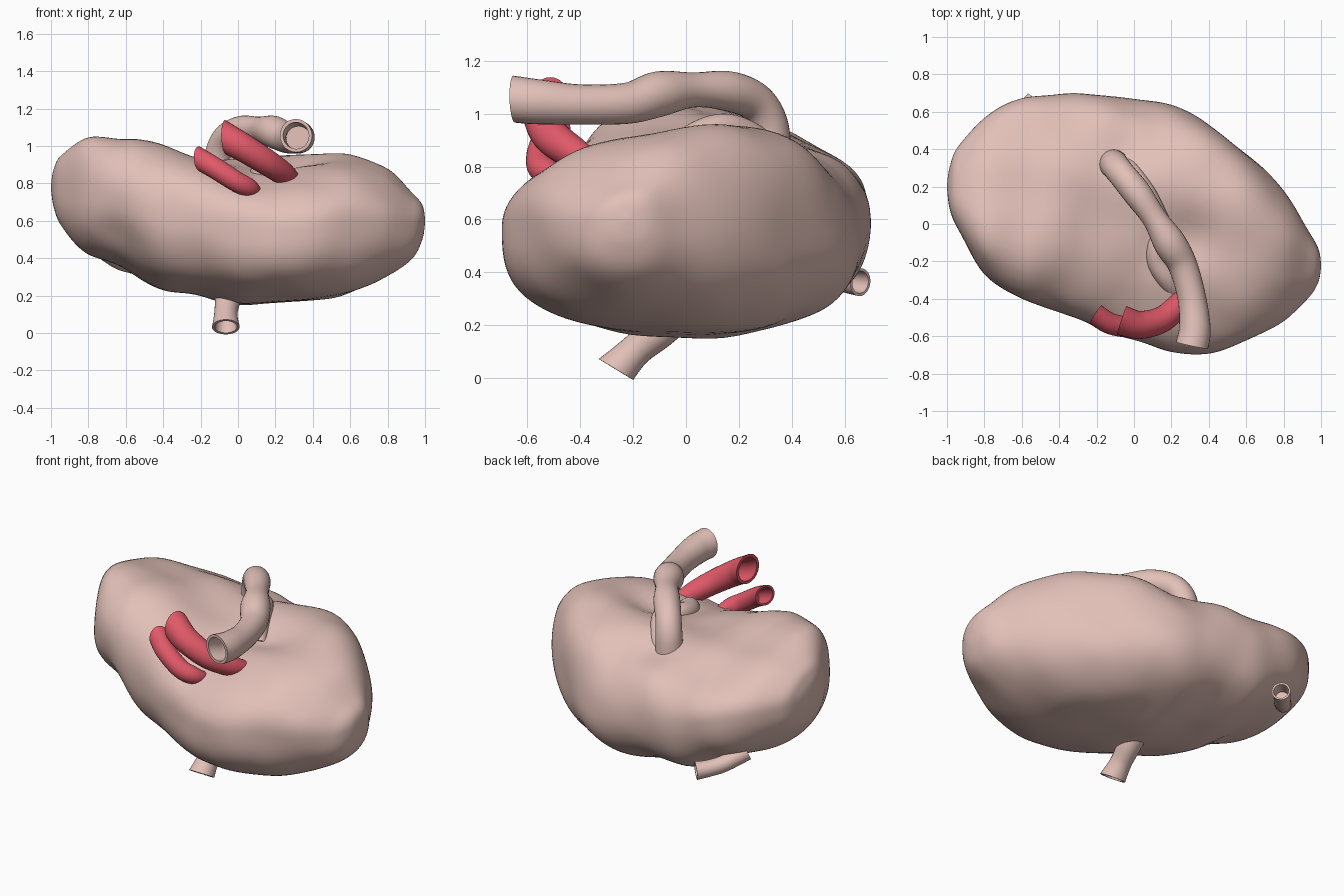
import bpy, bmesh, math
from mathutils import Vector, noise

if "Cube" in bpy.data.objects:
    bpy.data.objects.remove(bpy.data.objects["Cube"])


def material(name, color):
    m = bpy.data.materials.new(name)
    m.diffuse_color = (*color, 1)
    m.use_nodes = True
    m.node_tree.nodes["Principled BSDF"].inputs["Base Color"].default_value = m.diffuse_color
    return m


TISSUE = material("tissue", (0.76, 0.53, 0.48))
RED = material("red_vessel", (0.75, 0.10, 0.14))


def spline(points, steps):
    """Catmull-Rom samples through tuples of any length."""
    p = [points[0]] + list(points) + [points[-1]]
    out = []
    for i in range(1, len(p) - 2):
        for s in range(steps):
            t = s / steps
            out.append([0.5 * (2 * b + (c - a) * t + (2 * a - 5 * b + 4 * c - d) * t * t
                               + (3 * b - a - 3 * c + d) * t ** 3)
                        for a, b, c, d in zip(p[i - 1], p[i], p[i + 1], p[i + 2])])
    out.append(list(points[-1]))
    return out


def loft(name, rings, mat):
    """Skin a list of closed rings and cap both ends."""
    bm = bmesh.new()
    vs = [[bm.verts.new(v) for v in r] for r in rings]
    n = len(vs[0])
    for a, b in zip(vs, vs[1:]):
        for i in range(n):
            j = (i + 1) % n
            bm.faces.new((a[i], a[j], b[j], b[i]))
    bm.faces.new(vs[0])
    bm.faces.new(vs[-1])
    bmesh.ops.recalc_face_normals(bm, faces=bm.faces)
    me = bpy.data.meshes.new(name)
    bm.to_mesh(me)
    bm.free()
    ob = bpy.data.objects.new(name, me)
    bpy.context.collection.objects.link(ob)
    me.materials.append(mat)
    bpy.ops.object.select_all(action='DESELECT')
    ob.select_set(True)
    bpy.context.view_layer.objects.active = ob
    bpy.ops.object.shade_smooth_by_angle(angle=math.radians(50))
    return ob


def tube(name, points, mat, wall=0.8, depth=12, sides=28, slant=0):
    """Hollow vessel; points are (x, y, z, radius), first point is the open mouth."""
    path = spline(points, 8)
    pos = [Vector(p[:3]) for p in path]
    rings, inner, side = [], [], None
    for i, c in enumerate(pos):
        t = (pos[min(i + 1, len(pos) - 1)] - pos[max(i - 1, 0)]).normalized()
        if side is None:
            side = t.cross(Vector((0, 0, 1))).normalized()
        side = (side - t * side.dot(t)).normalized()
        up = side.cross(t)
        r = path[i][3]
        lean = slant * max(0, 1 - i / 10)
        ring = [side * math.cos(a) + up * math.sin(a) - t * lean * math.sin(a)
                for a in (2 * math.pi * k / sides for k in range(sides))]
        rings.append([c + v * r for v in ring])
        if i < depth:
            inner.append([c + v * r * wall for v in ring])
    return loft(name, inner[::-1] + rings, mat)


# Body stations: x, front y, back y, bottom z, top z
stations = [
    (-1.0, 0.19, 0.21, 0.77, 0.79), (-0.985, 0.08, 0.31, 0.67, 0.87),
    (-0.94, -0.03, 0.42, 0.57, 0.94), (-0.8, -0.27, 0.56, 0.43, 1.015),
    (-0.6, -0.40, 0.67, 0.34, 1.01), (-0.4, -0.47, 0.70, 0.23, 1.0),
    (-0.2, -0.55, 0.69, 0.21, 0.97), (0.0, -0.62, 0.67, 0.16, 0.945),
    (0.2, -0.69, 0.64, 0.16, 0.935), (0.4, -0.69, 0.53, 0.17, 0.94),
    (0.6, -0.62, 0.38, 0.21, 0.94), (0.8, -0.52, 0.17, 0.31, 0.855),
    (0.93, -0.40, -0.03, 0.40, 0.74), (0.985, -0.31, -0.13, 0.50, 0.68),
    (1.0, -0.23, -0.21, 0.59, 0.61)]
# Soft dents and swellings: centre, radius, push
lumps = [((0.30, -0.05, 0.93), 0.15, -0.06), ((-0.08, 0.42, 0.95), 0.18, -0.05),
         ((0.10, -0.22, 0.90), 0.20, -0.04), ((-0.15, 0.0, 0.97), 0.22, -0.05),
         ((-0.62, -0.38, 0.45), 0.18, -0.05), ((0.97, -0.25, 0.62), 0.10, 0.02),
         ((-0.5, 0.1, 1.02), 0.15, -0.02), ((0.10, 0.55, 0.90), 0.24, -0.045),
         ((-0.35, 0.55, 0.92), 0.22, -0.03)]


def signed_power(v, e):
    return math.copysign(abs(v) ** e, v)


body_rings = []
for x, y0, y1, z0, z1 in spline(stations, 7):
    ring = []
    # top leans forward on the left lobe and backward on the right
    lean = -0.32 + 0.57 * min(1, max(0, (x + 0.55) / 0.6))
    for k in range(96):
        a = 2 * math.pi * k / 96
        u, w = signed_power(math.cos(a), 0.82), signed_power(math.sin(a), 0.82)
        hy, hz = (y1 - y0) / 2, (z1 - z0) / 2
        p = Vector((x, (y0 + y1) / 2 + u * hy, (z0 + z1) / 2 + w * hz))
        p.z += lean * hz * u * max(0, w)
        out = Vector((0, u, w)).normalized()
        fade = min(1, hy / 0.3)
        push = 0.022 * noise.noise(p * 3.6 + Vector((3, 1, 7)))
        for c, r, h in lumps:
            push += h * math.exp(-((p - Vector(c)).length / r) ** 2)
        ring.append(p + out * push * fade)
    body_rings.append(ring)
loft("organ_body", body_rings, TISSUE)

# Large duct arching over the top
tube("upper_duct", [(0.31, -0.65, 1.055, 0.088), (0.325, -0.56, 1.045, 0.085),
                    (0.31, -0.40, 1.035, 0.076), (0.26, -0.22, 1.04, 0.078),
                    (0.19, -0.10, 1.075, 0.086), (0.11, 0.03, 1.09, 0.066),
                    (0.02, 0.16, 1.085, 0.076), (-0.06, 0.26, 1.045, 0.074),
                    (-0.10, 0.31, 0.96, 0.076), (-0.11, 0.32, 0.84, 0.08)], TISSUE, slant=0.15)
# Low folds under the duct
tube("side_fold", [(0.20, -0.08, 0.84, 0.04), (0.13, 0.04, 0.92, 0.05),
                   (0.07, 0.15, 0.945, 0.055), (0.0, 0.26, 0.91, 0.05),
                   (-0.05, 0.32, 0.84, 0.05)], TISSUE)
tube("front_fold", [(0.25, -0.38, 0.77, 0.05), (0.18, -0.29, 0.825, 0.06),
                    (0.13, -0.20, 0.85, 0.06), (0.13, -0.11, 0.87, 0.055),
                    (0.17, -0.02, 0.86, 0.05)], TISSUE)
# Pair of red vessels at the front
tube("large_red_vessel", [(-0.065, -0.515, 1.045, 0.08), (0.03, -0.54, 0.99, 0.075),
                          (0.15, -0.51, 0.915, 0.07), (0.24, -0.43, 0.855, 0.062),
                          (0.29, -0.36, 0.82, 0.045)], RED, slant=0.6)
tube("small_red_vessel", [(-0.205, -0.485, 0.93, 0.058), (-0.12, -0.535, 0.88, 0.057),
                          (-0.01, -0.55, 0.81, 0.055), (0.06, -0.52, 0.775, 0.05),
                          (0.10, -0.46, 0.75, 0.03)], RED, slant=0.6)
# Short stubs below and behind
tube("lower_stub", [(-0.065, -0.265, 0.032, 0.074), (-0.065, -0.19, 0.105, 0.062),
                    (-0.055, -0.10, 0.18, 0.068), (-0.05, 0.0, 0.27, 0.07)], TISSUE, slant=0.25)
tube("rear_stub", [(-0.53, 0.66, 0.362, 0.053), (-0.58, 0.61, 0.37, 0.048),
                   (-0.64, 0.54, 0.39, 0.048), (-0.73, 0.44, 0.45, 0.048)], TISSUE)
